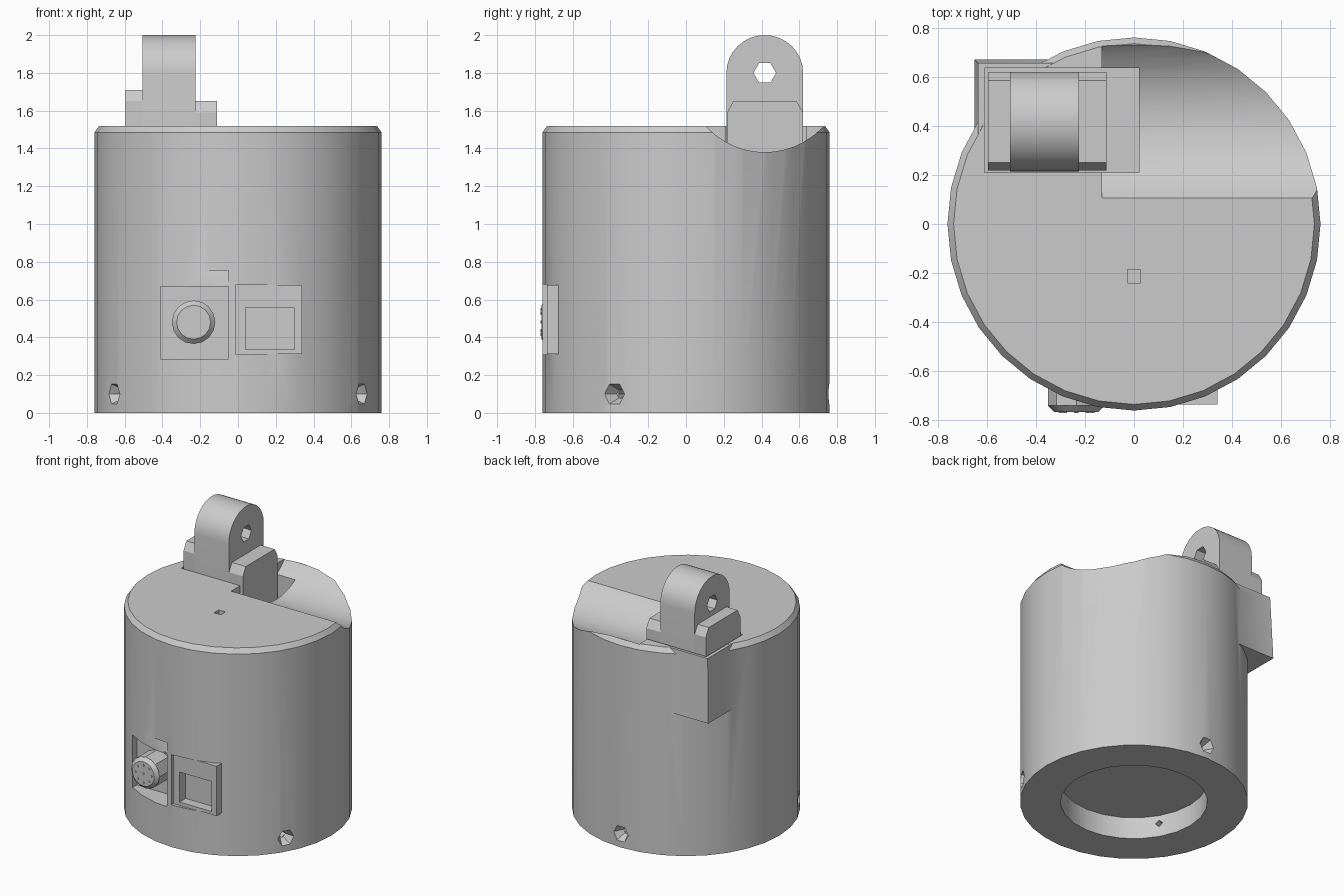
import bpy, bmesh
from math import pi, sin, cos, radians
from mathutils import Matrix

cube = bpy.data.objects.get("Cube")
if cube:
    bpy.data.objects.remove(cube, do_unlink=True)

grey = bpy.data.materials.new("light grey")
grey.use_nodes = True
COLOUR = (0.6, 0.6, 0.6, 1)
grey.diffuse_color = COLOUR
grey.node_tree.nodes["Principled BSDF"].inputs["Base Color"].default_value = COLOUR


def finish(name, bm):
    bmesh.ops.recalc_face_normals(bm, faces=bm.faces)
    mesh = bpy.data.meshes.new(name)
    bm.to_mesh(mesh)
    bm.free()
    mesh.materials.append(grey)
    obj = bpy.data.objects.new(name, mesh)
    bpy.context.collection.objects.link(obj)
    return obj


def box(name, x, y, z):
    bm = bmesh.new()
    bmesh.ops.create_cube(bm, size=1)
    for v in bm.verts:
        for i, (lo, hi) in enumerate((x, y, z)):
            v.co[i] = lo if v.co[i] < 0 else hi
    return finish(name, bm)


def cone(name, r1, r2, depth, sides, matrix):
    bm = bmesh.new()
    bmesh.ops.create_cone(bm, cap_ends=True, segments=sides, radius1=r1,
                          radius2=r2, depth=depth, matrix=matrix)
    return finish(name, bm)


def prism(name, profile, x0, x1):
    """Extrude a (y, z) outline along x."""
    bm = bmesh.new()
    face = bm.faces.new([bm.verts.new((x0, y, z)) for y, z in profile])
    new = bmesh.ops.extrude_face_region(bm, geom=[face])["geom"]
    moved = [g for g in new if isinstance(g, bmesh.types.BMVert)]
    bmesh.ops.translate(bm, verts=moved, vec=(x1 - x0, 0, 0))
    return finish(name, bm)


def boolean(obj, tool, operation="DIFFERENCE"):
    mod = obj.modifiers.new("boolean", "BOOLEAN")
    mod.operation, mod.object, mod.solver = operation, tool, "EXACT"
    bpy.context.view_layer.objects.active = obj
    bpy.ops.object.modifier_apply(modifier=mod.name)
    bpy.data.objects.remove(tool, do_unlink=True)


def smooth(obj):
    bpy.ops.object.select_all(action="DESELECT")
    obj.select_set(True)
    bpy.context.view_layer.objects.active = obj
    bpy.ops.object.shade_smooth_by_angle(angle=radians(30))


along_x = Matrix.Rotation(pi / 2, 4, "Y")
along_front = Matrix.Rotation(pi / 2, 4, "X")

# Body: turned cylinder with a chamfered top rim
bm = bmesh.new()
rings = []
SIDES = 32
for r, z in ((0.76, 0), (0.76, 1.485), (0.735, 1.52)):
    rings.append([bm.verts.new((r * cos(2 * pi * i / SIDES), r * sin(2 * pi * i / SIDES), z))
                  for i in range(SIDES)])
for low, high in zip(rings, rings[1:]):
    for i in range(SIDES):
        j = (i + 1) % SIDES
        bm.faces.new((low[i], low[j], high[j], high[i]))
bm.faces.new(rings[0])
bm.faces.new(rings[-1])
body = finish("body", bm)

# Corner housing around the sliding lug, chamfered at the top
housing = box("housing", (-0.65, -0.3), (0.25, 0.67), (1.05, 1.519))
for v in housing.data.vertices:
    if v.co.z > 1.5:
        v.co.x = max(v.co.x, -0.635)
        v.co.y = min(v.co.y, 0.655)
boolean(body, housing, "UNION")

# Bore in the base, and three countersunk screw holes around it
boolean(body, cone("bore", 0.49, 0.49, 0.32, 24, Matrix()))
for angle in (-30, 90, 210):
    turn = Matrix.Rotation(radians(angle), 4, "Z")
    outer = turn @ Matrix.Translation((0.74, 0, 0.1)) @ along_x
    inner = turn @ Matrix.Translation((0.6, 0, 0.1)) @ along_x
    boolean(body, cone("countersink", 0.025, 0.078, 0.1, 6, outer))
    boolean(body, cone("screw_hole", 0.025, 0.025, 0.3, 4, inner))

# Round trough on top and the slot the lug slides in
CY, CZ = 0.417, 1.8
boolean(body, cone("trough", 0.42, 0.42, 1.13, 48,
                   Matrix.Translation((0.435, CY, CZ)) @ along_x))
boolean(body, box("slot", (-0.61, 0.02), (0.21, 0.635), (1.2, 1.7)))
boolean(body, box("pin_hole", (-0.027, 0.027), (-0.24, -0.185), (1.42, 1.6)))

# Front window for the connector, with a shallow groove above it
boolean(body, box("window", (-0.41, -0.05), (-0.9, -0.59), (0.285, 0.67)))
groove = [(-0.9, 0.68), (-0.9, 0.755), (-0.735, 0.755), (-0.75, 0.68)]
boolean(body, prism("groove", groove, -0.41, -0.05))

# Flat socket plate with its recess
boolean(body, box("flat", (-0.01, 0.34), (-0.9, -0.735), (0.31, 0.68)))
boolean(body, box("plate", (0.0, 0.34), (-0.735, -0.6), (0.312, 0.678)), "UNION")
boolean(body, box("socket", (0.04, 0.3), (-0.9, -0.665), (0.335, 0.555)))
smooth(body)


# Round connector with pins
def facing_front(x, y, z):
    return Matrix.Translation((x, y, z)) @ along_front


connector = cone("connector", 0.115, 0.115, 0.16, 8, facing_front(-0.235, -0.66, 0.48))
tip = cone("connector_tip", 0.115, 0.09, 0.025, 16, facing_front(-0.235, -0.7525, 0.48))
smooth(tip)
for i in range(9):
    r = 0.065 if i else 0
    a = i * pi / 4
    cone("connector_pin", 0.009, 0.009, 0.008, 5,
         facing_front(-0.235 + r * cos(a), -0.766, 0.48 + r * sin(a)))


# Lug: upright rounded eye with a stepped base either side
def step(name, top, x0, x1):
    outline = [(0.218, 1.21), (0.218, top - 0.06), (0.25, top),
               (0.585, top), (0.62, top - 0.06), (0.62, 1.21)]
    return prism(name, outline, x0, x1)


eye = [(CY + 0.203 * cos(pi * i / 16), CZ + 0.2 * sin(pi * i / 16)) for i in range(17)]
eye += [(CY - 0.203, 1.21), (CY + 0.203, 1.21)]
lug = prism("lug_eye", eye, -0.505, -0.225)
boolean(lug, cone("lug_hole", 0.06, 0.06, 1, 6, Matrix.Translation((-0.4, CY, CZ)) @ along_x))
smooth(lug)
step("lug_inner_step", 1.65, -0.226, -0.112)
step("lug_outer_step", 1.71, -0.595, -0.504)
